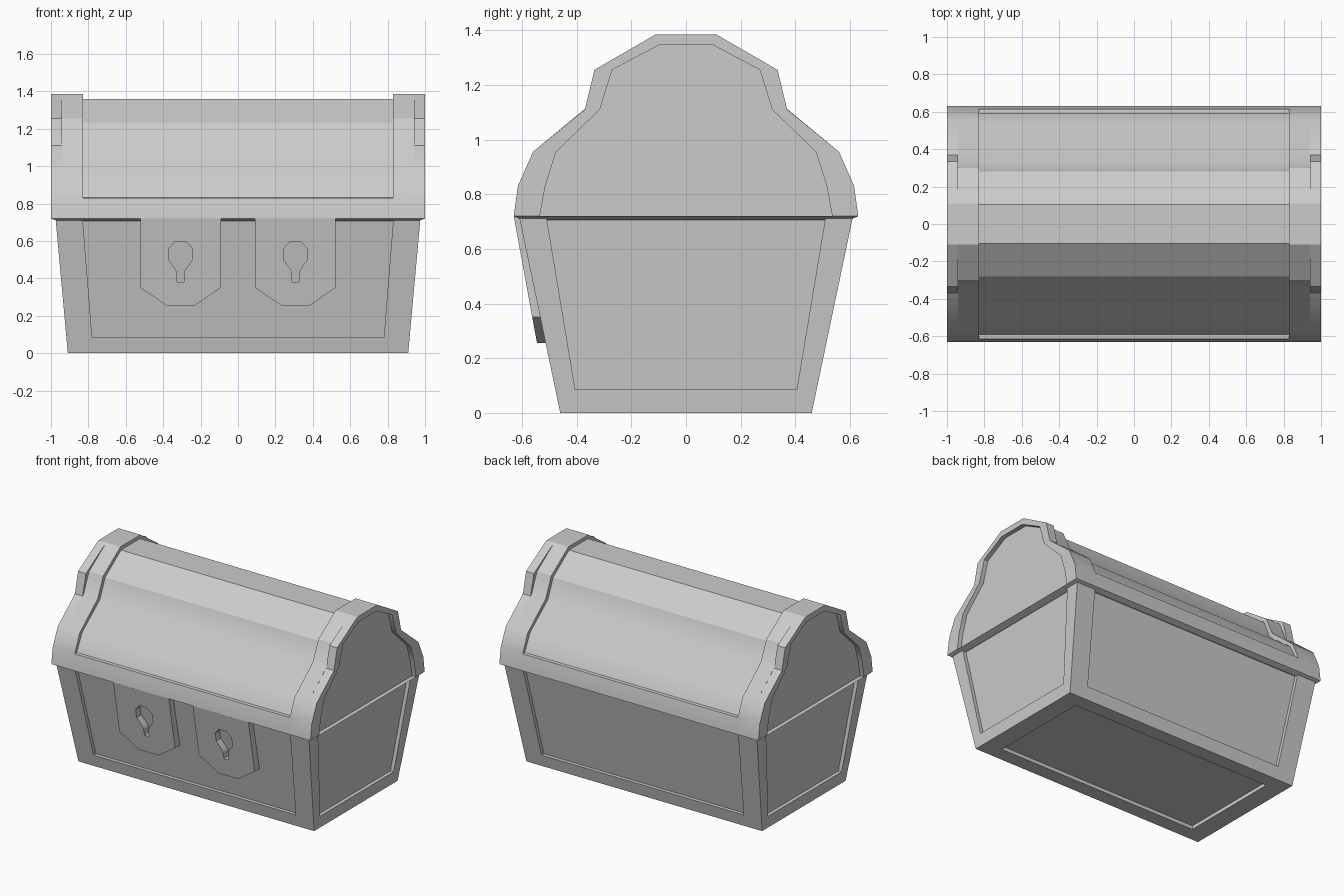
import bpy, bmesh
from mathutils import Vector

if "Cube" in bpy.data.objects:
    bpy.data.objects.remove(bpy.data.objects["Cube"])


def finish(name, bm):
    bmesh.ops.remove_doubles(bm, verts=bm.verts, dist=0.0005)
    bmesh.ops.dissolve_degenerate(bm, edges=bm.edges, dist=0.0005)
    bmesh.ops.recalc_face_normals(bm, faces=bm.faces)
    me = bpy.data.meshes.new(name)
    bm.to_mesh(me)
    bm.free()
    ob = bpy.data.objects.new(name, me)
    bpy.context.collection.objects.link(ob)
    return ob


def bridge(bm, a, b, closed=True):
    n = len(a)
    for i in range(n if closed else n - 1):
        j = (i + 1) % n
        quad = []
        for p in (a[i], a[j], b[j], b[i]):
            if all((Vector(p) - Vector(q)).length > 1e-5 for q in quad):
                quad.append(p)
        if len(quad) > 2:
            bm.faces.new([bm.verts.new(p) for p in quad])


def framed_panel(bm, outer, inner, sink):
    """Flat frame around a sunken panel."""
    sunk = [Vector(p) + Vector(sink) for p in inner]
    bridge(bm, outer, inner)
    bridge(bm, inner, sunk)
    bm.faces.new([bm.verts.new(p) for p in sunk])


# Tapered body with sunken panels on all sides and the bottom
TOP = 0.715
SINK = 0.025
bm = bmesh.new()


def quad_on(wall, w0, w1, z0, depth):
    return [wall(-w0, z0, depth), wall(w0, z0, depth),
            wall(w1, TOP, depth), wall(-w1, TOP, depth)]


for s in (-1, 1):
    front = lambda u, z, d: (u, s * (0.46 + 0.15 * z / TOP), z)
    side = lambda u, z, d: (s * (0.91 + 0.065 * z / TOP), u, z)
    framed_panel(bm, quad_on(front, 0.91, 0.975, 0, 0),
                 quad_on(front, 0.78, 0.83, 0.085, 0), (0, -s * SINK, 0))
    framed_panel(bm, quad_on(side, 0.46, 0.61, 0, 0),
                 quad_on(side, 0.405, 0.51, 0.085, 0), (-s * SINK, 0, 0))


def rect(x, y, z):
    return [(-x, -y, z), (x, -y, z), (x, y, z), (-x, y, z)]


framed_panel(bm, rect(0.91, 0.46, 0), rect(0.78, 0.36, 0), (0, 0, SINK))
body = finish("chest_body", bm)

# Lid half-profiles (y, z): end rim, softer band, sunken centre, end panel
RIM = [(.63, .72), (.615, .83), (.615, .83), (.56, .955), (.37, 1.11), (.335, 1.255), (.11, 1.385)]
BAND = [(.63, .72), (.615, .83), (.615, .83), (.56, .955), (.36, 1.12), (.30, 1.255), (.11, 1.385)]
CENTRE = [(.63, .72), (.615, .83), (.592, .832), (.535, .947), (.335, 1.105), (.28, 1.235), (.105, 1.36)]
END = [(.535, .72), (.515, .83), (.515, .83), (.475, .955), (.315, 1.11), (.27, 1.255), (.10, 1.345)]


def ring(x, half):
    return [(x, -y, z) for y, z in half] + [(x, y, z) for y, z in reversed(half)]


bm = bmesh.new()
rings = [(-1, RIM), (-.94, RIM), (-.94, BAND), (-.83, BAND), (-.83, CENTRE),
         (.83, CENTRE), (.83, BAND), (.94, BAND), (.94, RIM), (1, RIM)]
for (xa, pa), (xb, pb) in zip(rings, rings[1:]):
    bridge(bm, ring(xa, pa), ring(xb, pb), closed=False)
for s in (-1, 1):
    single = lambda half: ring(s, half[:2] + half[3:])
    framed_panel(bm, single(RIM), single(END), (-s * 0.03, 0, 0))
lid = finish("lid", bm)

# Narrow sloping underside of the lid
bm = bmesh.new()
bridge(bm, rect(1, .63, .72), rect(.96, .60, .706))
bridge(bm, rect(.96, .60, .706), rect(.93, .57, .71))
bm.faces.new([bm.verts.new(p) for p in rect(.93, .57, .71)])
underside = finish("lid_underside", bm)


# Lock plates with keyholes
def slab(name, outline, front_gap, depth):
    bm = bmesh.new()
    front = [(x, -0.545 - 0.183 * (z - 0.255) - front_gap, z) for x, z in outline]
    back = [(x, y + depth, z) for x, y, z in front]
    bm.faces.new([bm.verts.new(p) for p in front])
    bm.faces.new([bm.verts.new(p) for p in back])
    bridge(bm, front, back)
    return finish(name, bm)


PLATE = [(.215, .72), (.215, .35), (.075, .255)]
KEYHOLE = [(.028, .598), (.063, .56), (.063, .50), (.028, .45), (.018, .43), (.018, .38)]

plates = []
for label, cx in (("left", -0.307), ("right", 0.307)):
    both = lambda half: [(cx + x, z) for x, z in half] + [(cx - x, z) for x, z in reversed(half)]
    plate = slab("lock_plate_" + label, both(PLATE), 0, 0.07)
    cutter = slab("keyhole_cutter_" + label, both(KEYHOLE), 0.05, 0.2)
    cutter.hide_render = True
    cutter.hide_set(True)
    mod = plate.modifiers.new("keyhole", 'BOOLEAN')
    mod.operation = 'DIFFERENCE'
    mod.solver = 'EXACT'
    mod.object = cutter
    plates.append(plate)

# Smooth the lid curve while keeping hard edges
bpy.ops.object.select_all(action='DESELECT')
lid.select_set(True)
bpy.context.view_layer.objects.active = lid
bpy.ops.object.shade_smooth_by_angle()
